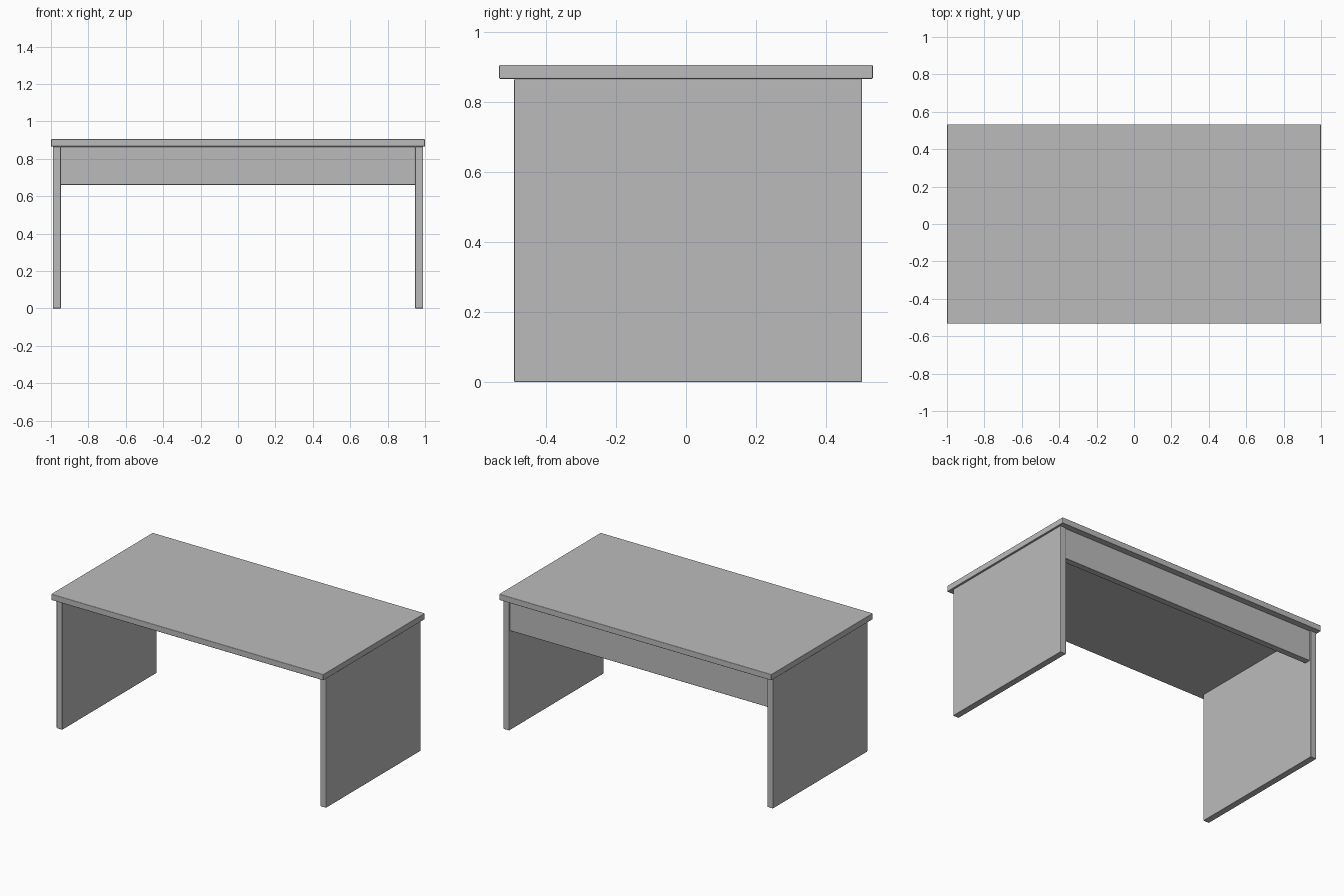
import bpy

cube = bpy.data.objects.get("Cube")
if cube:
    bpy.data.objects.remove(cube, do_unlink=True)

# One plain grey for the whole desk
GREY = (0.5, 0.5, 0.5, 1.0)
grey = bpy.data.materials.new("plain_grey")
grey.use_nodes = True
grey.diffuse_color = GREY
grey.node_tree.nodes["Principled BSDF"].inputs["Base Color"].default_value = GREY


def board(name, low, high):
    """Flat board between two opposite corners, with slightly eased edges."""
    bpy.ops.mesh.primitive_cube_add(
        size=1, location=[(a + b) / 2 for a, b in zip(low, high)])
    obj = bpy.context.object
    obj.name = name
    obj.scale = [b - a for a, b in zip(low, high)]
    bpy.ops.object.transform_apply(location=False, rotation=False, scale=True)
    obj.data.materials.append(grey)
    bpy.ops.object.shade_smooth_by_angle()
    bevel = obj.modifiers.new("eased_edges", "BEVEL")
    bevel.width = 0.004
    bevel.segments = 3
    bevel.harden_normals = True
    return obj


UNDERSIDE = 0.865   # height of the underside of the top
INNER = 0.947       # inner face of each side panel
OUTER = 0.99        # outer face of each side panel

# Worktop
board("desk_top", (-1, -0.533, UNDERSIDE), (1, 0.533, 0.905))

# Side panels that act as legs
for name, x in (("left_side_panel", INNER), ("right_side_panel", -OUTER)):
    board(name, (x, -0.49, 0), (x + OUTER - INNER, 0.502, UNDERSIDE))

# Short panel across the back, between the sides
board("back_panel", (-INNER, 0.452, 0.66), (INNER, 0.495, UNDERSIDE))
